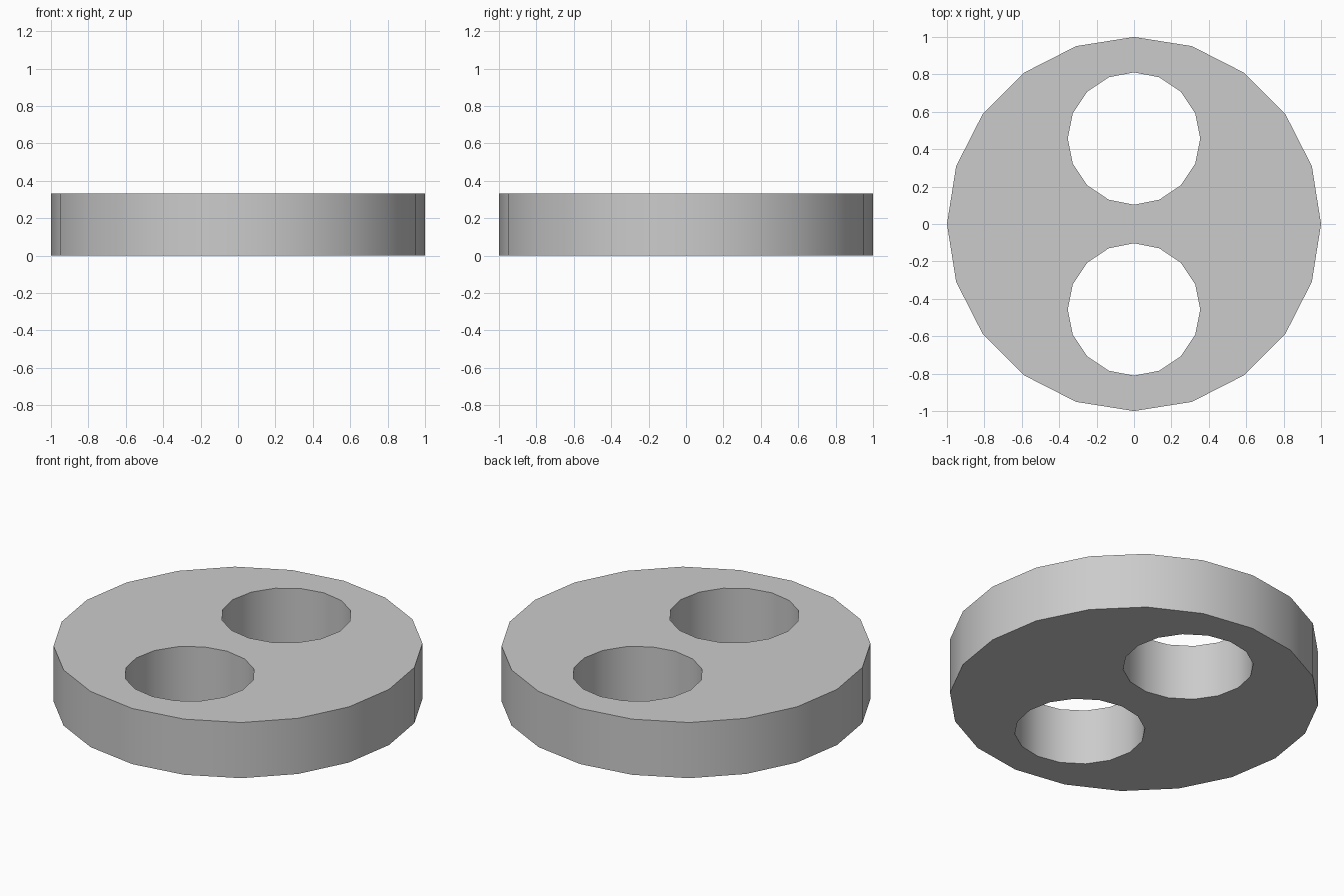
import bpy, bmesh, math

if "Cube" in bpy.data.objects:
    bpy.data.objects.remove(bpy.data.objects["Cube"])

HEIGHT = 0.333
bm = bmesh.new()


def ring(radius, sides, cy=0.0):
    """Closed loop of edges in the ground plane."""
    vs = [bm.verts.new((radius * math.cos(math.tau * i / sides),
                        cy + radius * math.sin(math.tau * i / sides), 0))
          for i in range(sides)]
    return [bm.edges.new((vs[i], vs[(i + 1) % sides])) for i in range(sides)]


# Disc outline and the two round holes
edges = ring(1.0, 20)
for side in (-1, 1):
    edges += ring(0.354, 16, side * 0.457)

# Fill the plate and raise it to full thickness
bmesh.ops.triangle_fill(bm, edges=edges, use_beauty=True, normal=(0, 0, 1))
ext = bmesh.ops.extrude_face_region(bm, geom=bm.faces[:], use_keep_orig=True)
top = [g for g in ext["geom"] if isinstance(g, bmesh.types.BMVert)]
bmesh.ops.translate(bm, verts=top, vec=(0, 0, HEIGHT))
bmesh.ops.dissolve_limit(bm, angle_limit=0.01, verts=bm.verts[:], edges=bm.edges[:])
bmesh.ops.recalc_face_normals(bm, faces=bm.faces[:])

mesh = bpy.data.meshes.new("two_hole_disc")
bm.to_mesh(mesh)
bm.free()
disc = bpy.data.objects.new("two_hole_disc", mesh)
bpy.context.collection.objects.link(disc)

# Smooth walls with crisp rims
bpy.context.view_layer.objects.active = disc
disc.select_set(True)
bpy.ops.object.shade_smooth_by_angle(angle=math.radians(30))
